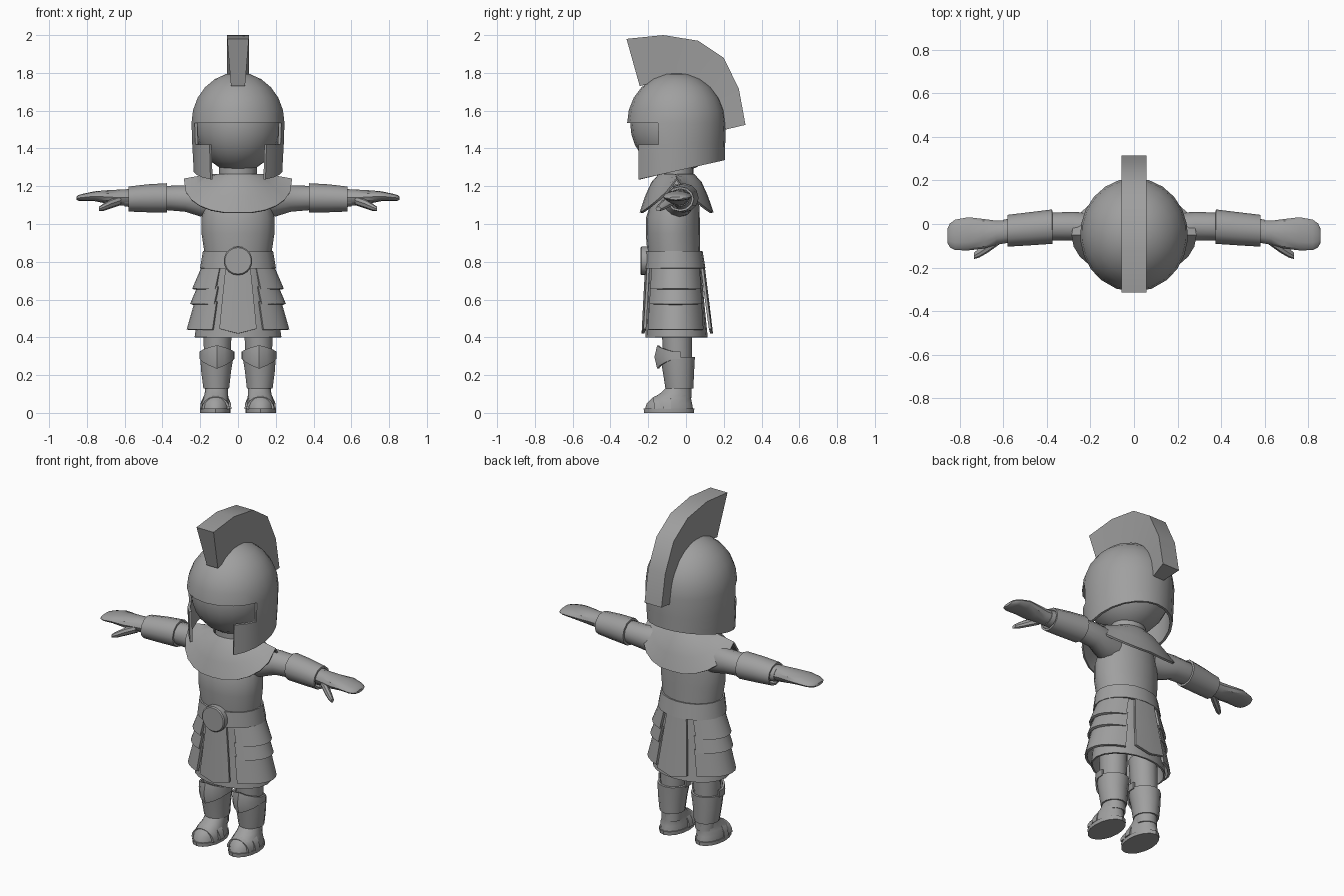
import bpy, bmesh, math
from mathutils import Vector

if "Cube" in bpy.data.objects:
    bpy.data.objects.remove(bpy.data.objects["Cube"])

GREY = bpy.data.materials.new("grey")
GREY.diffuse_color = (0.35, 0.35, 0.35, 1)
GREY.use_nodes = True
GREY.node_tree.nodes["Principled BSDF"].inputs["Base Color"].default_value = GREY.diffuse_color


def finish(name, bm, thick=0, mirror=False):
    bmesh.ops.remove_doubles(bm, verts=bm.verts, dist=0.0005)
    bmesh.ops.recalc_face_normals(bm, faces=bm.faces)
    me = bpy.data.meshes.new(name)
    bm.to_mesh(me)
    bm.free()
    me.materials.append(GREY)
    ob = bpy.data.objects.new(name, me)
    bpy.context.collection.objects.link(ob)
    if thick:
        s = ob.modifiers.new("thickness", 'SOLIDIFY')
        s.thickness, s.offset = thick, 0
    if mirror:
        ob.modifiers.new("mirror", 'MIRROR')
    return ob


def grid(name, rows, closed=True, caps=False, keep=None, **kw):
    """Skin rows of points; keep(row, col) can leave openings."""
    bm = bmesh.new()
    vs = [[bm.verts.new(p) for p in r] for r in rows]
    n = len(rows[0])
    for i in range(len(rows) - 1):
        for j in range(n if closed else n - 1):
            if keep is None or keep(i, j):
                k = (j + 1) % n
                bm.faces.new((vs[i][j], vs[i][k], vs[i + 1][k], vs[i + 1][j]))
    if caps:
        bm.faces.new(vs[0])
        bm.faces.new(vs[-1])
    loose = [v for v in bm.verts if not v.link_faces]
    bmesh.ops.delete(bm, geom=loose, context='VERTS')
    return finish(name, bm, **kw)


def pt(phi, cx, cy, rx, ry, z):
    """Point on a level ellipse, phi in degrees from the front."""
    a = math.radians(phi)
    return (cx + rx * math.sin(a), cy - ry * math.cos(a), z)


def around(n):
    return [360 * i / n for i in range(n)]


def tower(name, secs, n=16, **kw):
    """Vertical loft; section = (z, cx, cy, rx, ry)."""
    return grid(name, [[pt(a, cx, cy, rx, ry, z) for a in around(n)]
                       for z, cx, cy, rx, ry in secs], **kw)


def limb(name, secs, n=12, **kw):
    """Sideways loft; section = (x, cy, cz, ry, rz)."""
    return grid(name, [[(x, cy + ry * math.cos(math.radians(a)), cz + rz * math.sin(math.radians(a)))
                        for a in around(n)] for x, cy, cz, ry, rz in secs], **kw)


# head and neck
bm = bmesh.new()
bmesh.ops.create_uvsphere(bm, u_segments=20, v_segments=14, radius=1)
for v in bm.verts:
    v.co = Vector((v.co.x * 0.23, v.co.y * 0.245 - 0.05, v.co.z * 0.255 + 1.53))
finish("head", bm)
tower("neck", [(1.18, 0, -0.05, 0.1, 0.09), (1.32, 0, -0.05, 0.1, 0.09)])

# helmet: dome, closed back and two cheek guards around a face opening
cols = [0, 19, 38, 53, 68, 84, 100, 116, 132, 148, 164, 180]
cols += [360 - c for c in reversed(cols[1:-1])]
rows = []
for t in (90, 75, 60, 45, 30, 15, 0):
    c, s = math.cos(math.radians(t)), math.sin(math.radians(t))
    rows.append([pt(p, 0, -0.05, 0.24 * c + 1e-5, 0.254 * c + 1e-5, 1.535 + 0.26 * s) for p in cols])
rows.append([pt(p, 0, -0.05, 0.236, 0.25, 1.42) for p in cols])
low = [pt(p, 0, -0.05, 0.228, 0.248, 0) for p in cols]
rows.append([(x, y, 1.34 - (0.205 - y) * 0.23) for x, y, z in low])


def helmet_face(i, j):
    p = (cols[j] + (cols[j + 1] if j + 1 < len(cols) else 360)) / 2
    p = min(p, 360 - p)
    return i < 6 or p > 68 or (i == 7 and p > 38)


grid("helmet", rows, keep=helmet_face, thick=0.015)

# helmet crest, narrower along its inner edge
outer = [(-0.315, 1.98), (-0.12, 2.0), (0.065, 1.97), (0.2, 1.88), (0.28, 1.715), (0.315, 1.525)]
inner = [(-0.245, 1.73), (-0.13, 1.76), (0, 1.76), (0.1, 1.7), (0.17, 1.62), (0.21, 1.5)]
grid("crest", [[(-0.057, a, b), (0.057, a, b), (0.037, c, d), (-0.037, c, d)]
               for (a, b), (c, d) in zip(outer, inner)], caps=True)

# torso
tower("torso", [(0.76, 0, -0.06, 0.175, 0.135), (0.85, 0, -0.065, 0.178, 0.14),
                (0.95, 0, -0.07, 0.193, 0.143), (1.03, 0, -0.07, 0.193, 0.143),
                (1.1, 0, -0.06, 0.18, 0.13), (1.17, 0, -0.05, 0.16, 0.105),
                (1.23, 0, -0.05, 0.1, 0.08)], n=20, caps=True)

# shoulder mantle, low in front and behind and high over the arms
rows = []
for f in (0, 0.3, 0.65, 1):
    ring = []
    for a in around(24):
        s, c = abs(math.sin(math.radians(a))), abs(math.cos(math.radians(a)))
        edge = 1.235 - 0.175 * min(1, c * 1.05) ** 0.75
        z = 1.26 + (edge - 1.26) * f ** 1.3
        ring.append(pt(a, 0, -0.05, 0.11 + 0.175 * f, 0.09 + 0.1 * f ** 0.8, z))
    rows.append(ring)
grid("mantle", rows, thick=0.012)

# belt and buckle
tower("belt", [(0.765, 0, -0.06, 0.195, 0.157), (0.855, 0, -0.065, 0.18, 0.147)], n=20, thick=0.012)
rows = [[(r * math.sin(math.radians(a)), y, 0.805 + r * math.cos(math.radians(a))) for a in around(18)]
        for y, r in ((-0.195, 0.076), (-0.235, 0.076), (-0.241, 0.07))]
grid("buckle", rows, caps=True)

# cloth skirt
tower("skirt", [(0.78, 0, -0.06, 0.17, 0.135), (0.6, 0, -0.055, 0.195, 0.145),
                (0.4, 0, -0.05, 0.225, 0.16)], n=20, thick=0.01)

# layered side plates of the skirt
for k, (top, bot, r0, r1) in enumerate([(0.77, 0.655, 0.187, 0.236), (0.67, 0.575, 0.207, 0.247),
                                        (0.59, 0.44, 0.222, 0.265)]):
    grid("side_plate_%d" % (k + 1),
         [[pt(30 + 12 * i, 0, -0.055, r, 0.14 + (0.77 - z) * 0.07, z) for i in range(11)]
          for z, r in ((top, r0), (bot, r1))], closed=False, thick=0.014, mirror=True)

# front and back flaps with a pointed lower edge
for name, y0, y1, ym in (("front_flap", -0.2, -0.218, -0.01), ("back_flap", 0.085, 0.128, 0.008)):
    grid(name, [[(-w, y, z), (0, y + ym, z - tip), (w, y, z)]
                for z, w, y, tip in ((0.77, 0.065, y0, 0), (0.6, 0.083, (y0 + y1) / 2, 0),
                                     (0.445, 0.098, y1, 0.025))], closed=False, thick=0.014)

# arms, bracers, hands
limb("arm", [(0.12, -0.05, 1.12, 0.09, 0.09), (0.2, -0.03, 1.125, 0.08, 0.085),
             (0.28, -0.01, 1.135, 0.066, 0.07), (0.4, -0.012, 1.138, 0.063, 0.063),
             (0.6, -0.033, 1.138, 0.053, 0.045)], caps=True, mirror=True)
limb("bracer", [(0.375, -0.012, 1.138, 0.073, 0.072), (0.48, -0.022, 1.136, 0.07, 0.068),
                (0.58, -0.031, 1.132, 0.067, 0.06)], thick=0.012, mirror=True)
limb("hand", [(0.57, -0.033, 1.14, 0.052, 0.044), (0.63, -0.04, 1.14, 0.055, 0.042),
              (0.69, -0.045, 1.143, 0.068, 0.036), (0.76, -0.045, 1.147, 0.076, 0.026),
              (0.82, -0.05, 1.141, 0.07, 0.019), (0.845, -0.052, 1.138, 0.055, 0.015),
              (0.855, -0.054, 1.136, 0.035, 0.008)], caps=True, mirror=True)
limb("thumb", [(0.62, -0.07, 1.125, 0.025, 0.025), (0.67, -0.105, 1.108, 0.026, 0.025),
               (0.71, -0.132, 1.09, 0.022, 0.02), (0.735, -0.147, 1.08, 0.014, 0.012)],
     n=8, caps=True, mirror=True)

# legs
tower("leg", [(0.08, 0.112, -0.03, 0.058, 0.06), (0.2, 0.115, -0.04, 0.065, 0.068),
              (0.32, 0.11, -0.045, 0.073, 0.077), (0.5, 0.106, -0.05, 0.078, 0.082)],
      n=14, caps=True, mirror=True)

# greaves and peaked knee guards
tower("greave", [(0.13, 0.115, -0.035, 0.064, 0.068), (0.22, 0.116, -0.04, 0.075, 0.077),
                 (0.295, 0.112, -0.045, 0.084, 0.086)], n=14, thick=0.012, mirror=True)
knee = []
for f in (0, 0.5, 1):
    row = []
    for a in range(-100, 101, 25):
        k = max(0, 1 - abs(a) / 75)
        top, bot = 0.325 + 0.032 * k, 0.285 - 0.05 * k
        bulge = 0.014 * k * (1 - abs(2 * f - 1)) + 0.012 * k
        row.append(pt(a, 0.112, -0.045, 0.088, 0.09 + bulge, top + (bot - top) * f))
    knee.append(row)
grid("knee_guard", knee, closed=False, thick=0.012, mirror=True)

# boots: sole, toe, instep straps and ankle cuff
tower("sole", [(0, 0.12, -0.09, 0.08, 0.132), (0.022, 0.12, -0.09, 0.081, 0.134)],
      caps=True, mirror=True)
tower("boot", [(0.02, 0.12, -0.09, 0.076, 0.127), (0.05, 0.12, -0.088, 0.075, 0.12),
               (0.078, 0.118, -0.077, 0.068, 0.103), (0.1, 0.115, -0.056, 0.062, 0.085),
               (0.135, 0.113, -0.036, 0.06, 0.066)], caps=True, mirror=True)
for k, (y, h, w) in enumerate([(-0.15, 0.088, 0.068), (-0.1, 0.108, 0.078)]):
    grid("strap_%d" % (k + 1),
         [[(0.118 + w * math.cos(math.radians(a)), y + dy,
            0.02 + (h + dh - 0.02) * math.sin(math.radians(a))) for a in range(0, 181, 20)]
          for dy, dh in ((-0.02, -0.008), (0.02, 0.008))], closed=False, thick=0.012, mirror=True)

# bake the modifiers, then smooth while keeping hard edges
bpy.ops.object.select_all(action='SELECT')
bpy.context.view_layer.objects.active = bpy.data.objects["head"]
bpy.ops.object.convert(target='MESH')
bpy.ops.object.shade_smooth_by_angle(angle=math.radians(35))
